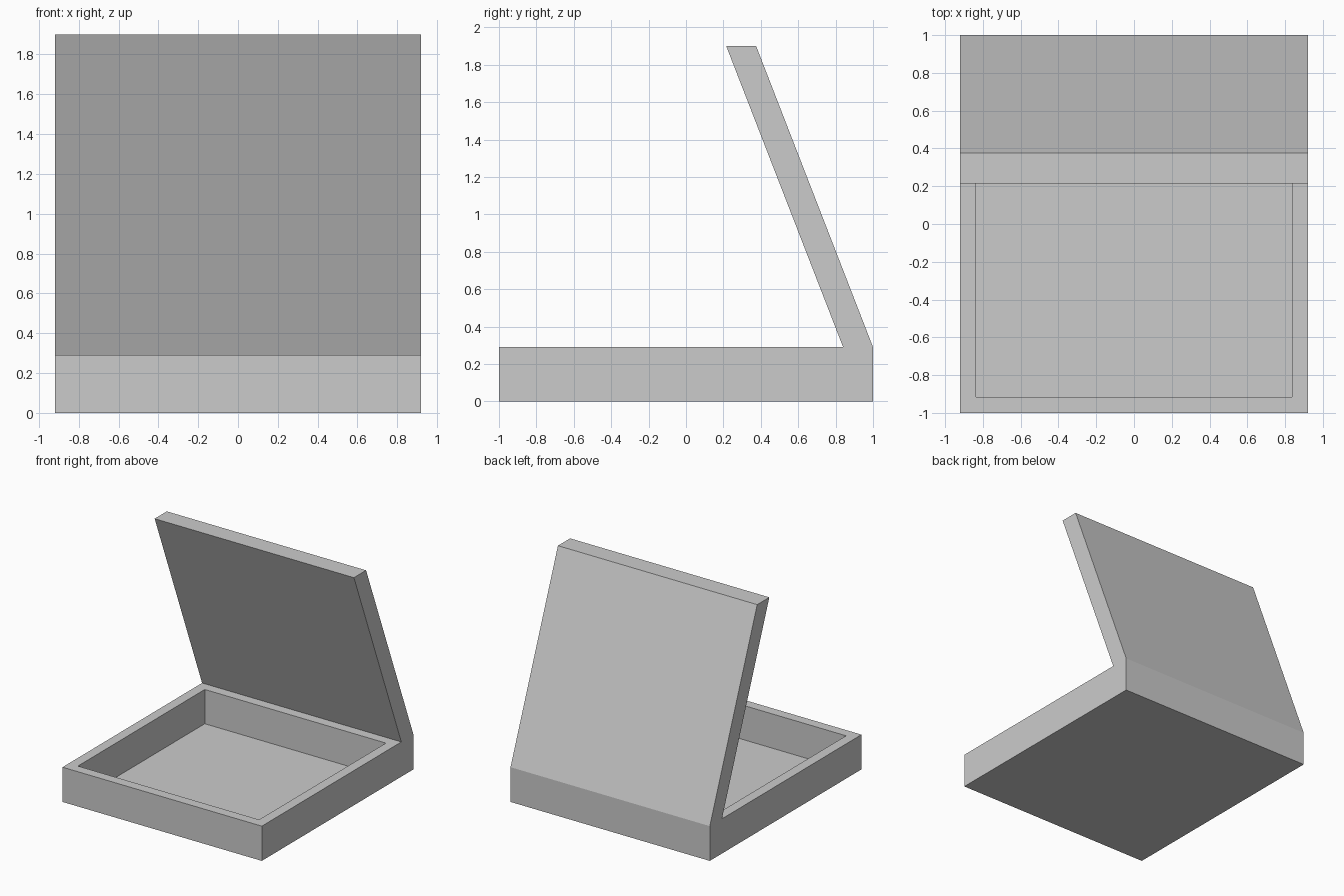
import bpy, bmesh
from mathutils import Vector

# Remove the default cube
cube = bpy.data.objects.get("Cube")
if cube:
    bpy.data.objects.remove(cube, do_unlink=True)

HALF_WIDTH = 0.92
RIM_HEIGHT = 0.29
RIM = 0.118
FLOOR = 0.004

# Light grey material
grey = bpy.data.materials.new("light grey")
grey.use_nodes = True
colour = (0.6, 0.6, 0.6, 1)
grey.diffuse_color = colour
grey.node_tree.nodes["Principled BSDF"].inputs["Base Color"].default_value = colour

# Side profile (y, z): tray with a lid leaning forward from its back edge
profile = [(-1, 0), (1, 0), (1, RIM_HEIGHT), (0.375, 1.9), (0.215, 1.9),
           (0.84, RIM_HEIGHT), (-1, RIM_HEIGHT)]

bm = bmesh.new()
side = bm.faces.new([bm.verts.new((-HALF_WIDTH, y, z)) for y, z in profile])
swept = bmesh.ops.extrude_face_region(bm, geom=[side])["geom"]
bmesh.ops.translate(bm, vec=Vector((2 * HALF_WIDTH, 0, 0)),
                    verts=[v for v in swept if isinstance(v, bmesh.types.BMVert)])
bmesh.ops.recalc_face_normals(bm, faces=bm.faces[:])

# Recess: inset the tray top and sink it to a thin floor
top = next(f for f in bm.faces
           if all(abs(v.co.z - RIM_HEIGHT) < 1e-4 for v in f.verts))
bmesh.ops.inset_individual(bm, faces=[top], thickness=RIM)
floor = bmesh.ops.extrude_discrete_faces(bm, faces=[top])["faces"][0]
for v in floor.verts:
    v.co.z = FLOOR
bmesh.ops.recalc_face_normals(bm, faces=bm.faces[:])

mesh = bpy.data.meshes.new("open_box")
bm.to_mesh(mesh)
bm.free()
mesh.materials.append(grey)
box = bpy.data.objects.new("open_box", mesh)
bpy.context.collection.objects.link(box)
